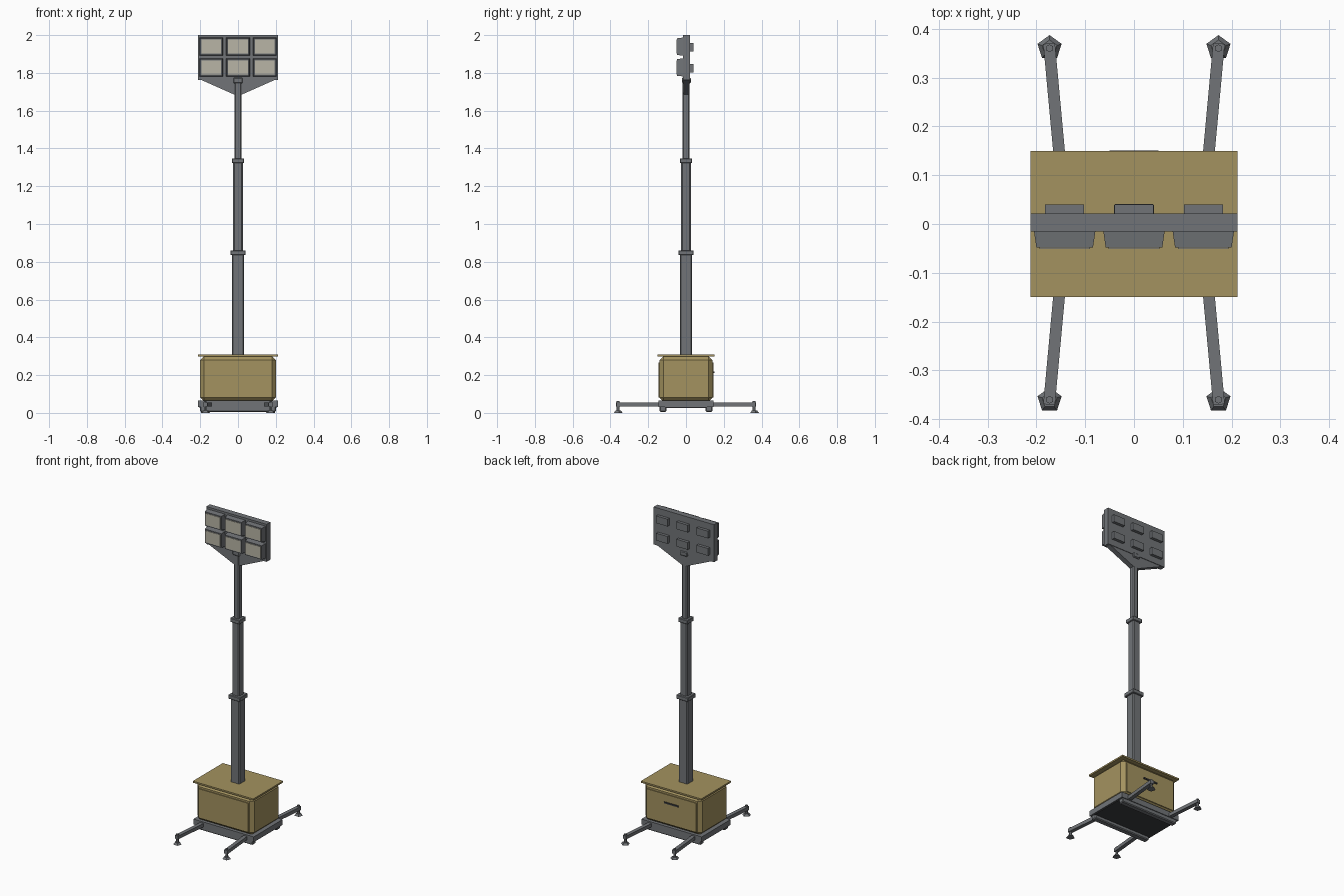
import bpy, bmesh, math
from mathutils import Matrix, Vector

if "Cube" in bpy.data.objects:
    bpy.data.objects.remove(bpy.data.objects["Cube"], do_unlink=True)


def material(name, rgb):
    m = bpy.data.materials.new(name)
    m.use_nodes = True
    m.diffuse_color = (*rgb, 1)
    m.node_tree.nodes["Principled BSDF"].inputs["Base Color"].default_value = (*rgb, 1)
    return m


STEEL = material("grey steel", (0.165, 0.175, 0.187))
PAINT = material("dull yellow paint", (0.37, 0.29, 0.115))
GLASS = material("pale lamp glass", (0.48, 0.46, 0.38))
DARK = material("dark grey", (0.045, 0.047, 0.05))


def finish(name, bm, mat):
    bmesh.ops.recalc_face_normals(bm, faces=bm.faces)
    mesh = bpy.data.meshes.new(name)
    bm.to_mesh(mesh)
    bm.free()
    mesh.materials.append(mat)
    ob = bpy.data.objects.new(name, mesh)
    bpy.context.collection.objects.link(ob)
    return ob


def box(name, center, size, mat, bevel=0, front_scale=1, turn=0):
    """Box; front_scale shrinks the -y face, bevel chamfers every edge."""
    bm = bmesh.new()
    bmesh.ops.create_cube(bm, size=1)
    for v in bm.verts:
        s = front_scale if v.co.y < 0 else 1
        v.co = Vector((v.co.x * size[0] * s, v.co.y * size[1], v.co.z * size[2] * s))
    if bevel:
        bmesh.ops.bevel(bm, geom=bm.edges[:], offset=bevel, segments=1, affect='EDGES')
    bm.transform(Matrix.Translation(center) @ Matrix.Rotation(turn, 4, 'Z'))
    return finish(name, bm, mat)


def cone(name, base, r1, r2, height, sides, mat):
    bm = bmesh.new()
    bmesh.ops.create_cone(bm, cap_ends=True, segments=sides, radius1=r1, radius2=r2, depth=height)
    bm.transform(Matrix.Translation(Vector(base) + Vector((0, 0, height / 2))))
    return finish(name, bm, mat)


def plate(name, outline, y0, y1, mat):
    """Extrude an outline in x and z from y0 to y1."""
    bm = bmesh.new()
    face = bm.faces.new([bm.verts.new((x, y0, z)) for x, z in outline])
    new = bmesh.ops.extrude_face_region(bm, geom=[face])["geom"]
    bmesh.ops.translate(bm, verts=[g for g in new if isinstance(g, bmesh.types.BMVert)],
                        vec=(0, y1 - y0, 0))
    return finish(name, bm, mat)


# Base frame, dark underside and two skid beams
box("base_frame", (0, 0, 0.048), (0.424, 0.29, 0.034), STEEL)
box("underside_plate", (0, 0, 0.03), (0.41, 0.22, 0.006), DARK)
for side, y in (("front", -0.122), ("back", 0.122)):
    box(f"{side}_skid", (0, y, 0.022), (0.40, 0.036, 0.032), STEEL, bevel=0.005)

# Cabinet with chamfered edges, doors and overhanging roof
box("cabinet", (0, 0, 0.18), (0.40, 0.28, 0.24), PAINT, bevel=0.021)
for side, y in (("front", -0.141), ("back", 0.141)):
    box(f"{side}_door", (0, y, 0.175), (0.345, 0.008, 0.185), PAINT)
box("door_handle", (0, 0.147, 0.215), (0.10, 0.008, 0.009), DARK)
box("roof", (0, 0, 0.303), (0.424, 0.30, 0.01), PAINT)

# Outriggers, splayed outwards, each with a jack and a five-sided foot
for sx, left in ((-1, "right"), (1, "left")):
    for sy, front in ((-1, "front"), (1, "back")):
        start, end = Vector((sx * 0.15, sy * 0.11)), Vector((sx * 0.174, sy * 0.37))
        mid, run = (start + end) / 2, end - start
        name = f"{front}_{left}"
        box(f"{name}_arm", (mid.x, mid.y, 0.045), (0.024, run.length, 0.022), STEEL,
            turn=math.atan2(-run.x, run.y))
        cone(f"{name}_jack", (sx * 0.173, sy * 0.36, 0.006), 0.008, 0.008, 0.058, 6, STEEL)
        cone(f"{name}_foot", (sx * 0.173, sy * 0.361, 0), 0.026, 0.016, 0.012, 5, STEEL)

# Telescopic mast
for name, width, z0, z1 in (("lower", 0.064, 0.30, 0.85), ("middle", 0.051, 0.84, 1.34),
                            ("upper", 0.036, 1.33, 1.77)):
    box(f"{name}_mast", (0, 0, (z0 + z1) / 2), (width, width, z1 - z0), STEEL, bevel=0.006)
for name, width, z in (("lower", 0.082, 0.848), ("upper", 0.066, 1.335)):
    box(f"{name}_collar", (0, 0, z), (width, width, 0.026), STEEL, bevel=0.003)

# Lamp board and its tapered bracket
box("lamp_board", (0, 0.003, 1.881), (0.424, 0.037, 0.238), STEEL)
plate("board_bracket", [(-0.2, 1.765), (-0.02, 1.685), (0.02, 1.685), (0.2, 1.765)],
      -0.014, 0.018, STEEL)
box("bracket_clamp", (0, 0.002, 1.76), (0.05, 0.048, 0.03), STEEL, bevel=0.005)

# Six lamps: housing, glass and rear box
for row, z in (("lower", 1.829), ("upper", 1.939)):
    for col, x in (("right", -0.142), ("middle", 0), ("left", 0.142)):
        name = f"{row}_{col}_lamp"
        box(f"{name}_housing", (x, -0.031, z), (0.126, 0.034, 0.096), STEEL, front_scale=0.92)
        box(f"{name}_glass", (x, -0.048, z), (0.104, 0.006, 0.074), GLASS)
        box(f"{name}_rear_box", (x, 0.03, z - 0.004), (0.08, 0.02, 0.046), STEEL)
